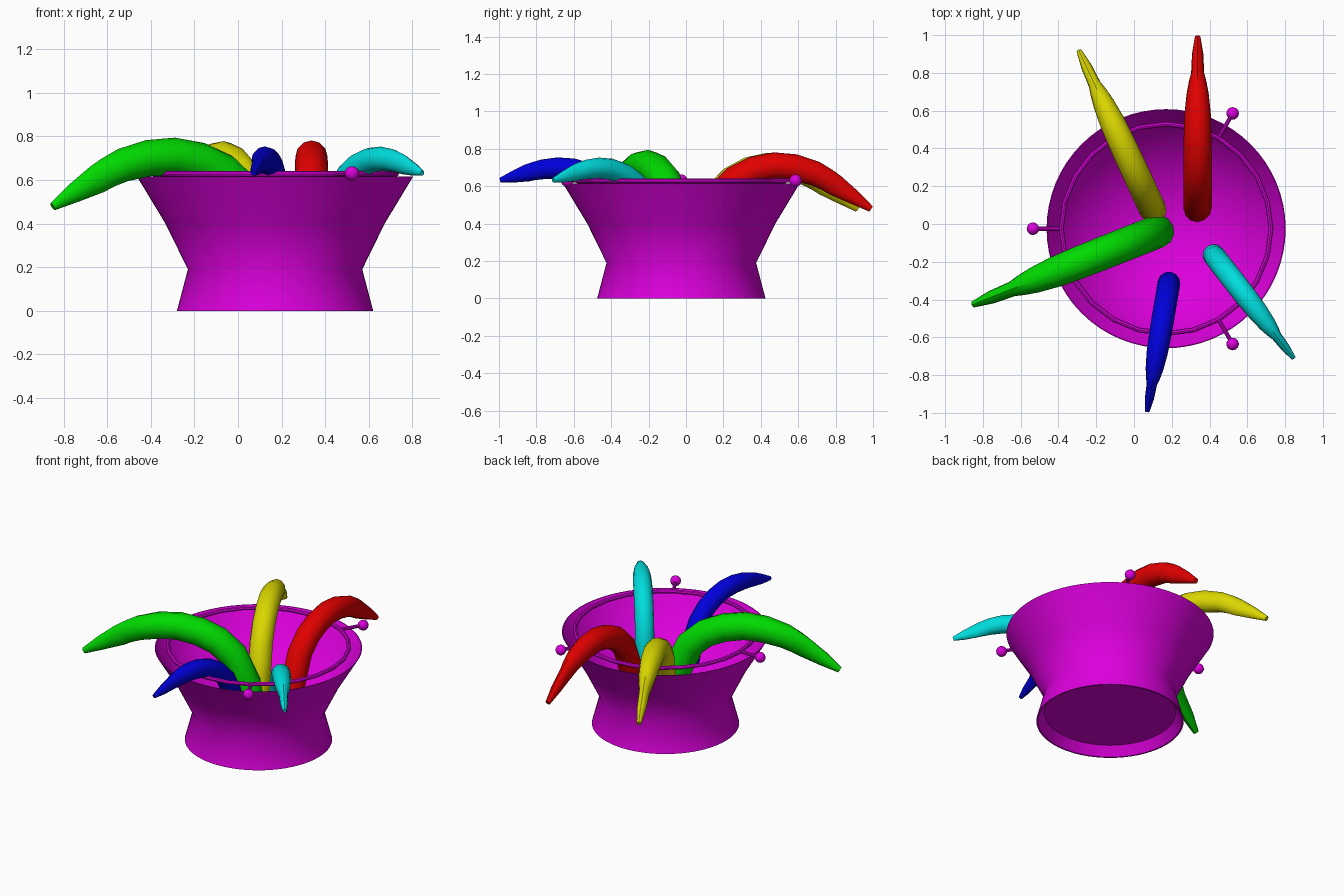
import bpy, bmesh, math
from mathutils import Vector

if "Cube" in bpy.data.objects:
    bpy.data.objects.remove(bpy.data.objects["Cube"])

CX, CY = 0.17, -0.025  # bowl axis


def material(name, rgb):
    m = bpy.data.materials.new(name)
    m.diffuse_color = (*rgb, 1)
    m.use_nodes = True
    m.node_tree.nodes["Principled BSDF"].inputs["Base Color"].default_value = m.diffuse_color
    return m


def smooth(ob, mat, angle=30):
    ob.data.materials.append(mat)
    bpy.ops.object.select_all(action='DESELECT')
    ob.select_set(True)
    bpy.context.view_layer.objects.active = ob
    bpy.ops.object.shade_smooth_by_angle(angle=math.radians(angle))


def finish(bm, name, mat, angle):
    bmesh.ops.remove_doubles(bm, verts=bm.verts, dist=1e-5)
    bmesh.ops.recalc_face_normals(bm, faces=bm.faces)
    me = bpy.data.meshes.new(name)
    bm.to_mesh(me)
    bm.free()
    ob = bpy.data.objects.new(name, me)
    bpy.context.collection.objects.link(ob)
    smooth(ob, mat, angle)


def skin(bm, rings):
    """Bridge consecutive closed rings of points and cap both ends."""
    loops = [[bm.verts.new(p) for p in r] for r in rings]
    n = len(loops[0])
    for a, b in zip(loops, loops[1:]):
        for i in range(n):
            j = (i + 1) % n
            bm.faces.new((a[i], a[j], b[j], b[i]))
    bm.faces.new(loops[0])
    bm.faces.new(loops[-1])


magenta = material("magenta", (0.72, 0.0, 0.72))

# Bowl: outer wall with waist, rounded inside, recessed foot
profile = [(0, 0.06), (0.40, 0.06), (0.44, 0), (0.45, 0), (0.40, 0.19),
           (0.503, 0.40), (0.633, 0.615), (0.628, 0.615), (0.57, 0.52),
           (0.50, 0.425), (0.40, 0.335), (0.28, 0.262), (0.14, 0.215), (0, 0.20)]
bm = bmesh.new()
vs = [bm.verts.new((CX + r, CY, z)) for r, z in profile]
es = [bm.edges.new(p) for p in zip(vs, vs[1:])]
bmesh.ops.spin(bm, geom=vs + es, cent=(CX, CY, 0), axis=(0, 0, 1),
               angle=math.tau, steps=64, use_duplicate=False)
finish(bm, "bowl", magenta, 50)

# Ring lying just above the rim
bpy.ops.mesh.primitive_torus_add(major_radius=0.555, minor_radius=0.013,
                                 major_segments=24, minor_segments=8,
                                 location=(CX, CY, 0.628))
bpy.context.object.name = "rim_ring"
smooth(bpy.context.object, magenta)

# Three pins with ball ends
for k in range(3):
    a = math.radians(60 + 120 * k)
    d = Vector((math.cos(a), math.sin(a), 0))
    c = Vector((CX, CY, 0.63))
    bpy.ops.mesh.primitive_cylinder_add(vertices=10, radius=0.011, depth=0.15,
                                        location=c + d * 0.63,
                                        rotation=(0, math.pi / 2, a))
    bpy.context.object.name = f"ring_pin_{k + 1}"
    smooth(bpy.context.object, magenta)
    bpy.ops.mesh.primitive_uv_sphere_add(segments=20, ring_count=12, radius=0.033,
                                         location=c + d * 0.705)
    bpy.context.object.name = f"pin_ball_{k + 1}"
    smooth(bpy.context.object, magenta)

# Chilli paths: (share of reach, height); steep arc and raised arc
STEEP = [(0, 0.20), (0.025, 0.37), (0.105, 0.55), (0.20, 0.636), (0.31, 0.685),
         (0.43, 0.708), (0.55, 0.70), (0.67, 0.668), (0.74, 0.634), (0.79, 0.604),
         (0.90, 0.54), (1, 0.478)]
RAISED = [(0, 0.32), (0.02, 0.44), (0.10, 0.55), (0.20, 0.62), (0.31, 0.664),
          (0.43, 0.69), (0.55, 0.697), (0.67, 0.69), (0.74, 0.68), (0.79, 0.671),
          (0.90, 0.65), (1, 0.632)]
# in-plane and sideways thickness along the path: body, neck, flat stem
THICK = [1, 1, 1, 1, 1, 0.98, 0.95, 0.88, 0.81, 0.77, 0.52, 0.22]
WIDE = [1, 1, 1, 1, 1, 0.98, 0.93, 0.78, 0.62, 0.46, 0.40, 0.2]


def chilli(name, rgb, base, tip, path, radius):
    base, tip = Vector((*base, 0)), Vector((*tip, 0))
    run = tip - base
    side = run.normalized().cross(Vector((0, 0, 1)))
    pts = [base + run * s + Vector((0, 0, z)) for s, z in path]
    last = len(pts) - 1
    rings = []

    def ring(p, t, a, b):
        up = side.cross(t)
        rings.append([p + side * (a * math.cos(math.tau * i / 12))
                      + up * (b * math.sin(math.tau * i / 12)) for i in range(12)])

    # rounded thick end
    t0 = (pts[1] - pts[0]).normalized()
    for q in (80, 55, 28):
        q = math.radians(q)
        ring(pts[0] - t0 * radius * math.sin(q), t0,
             radius * math.cos(q), radius * math.cos(q))
    for i, p in enumerate(pts):
        t = (pts[min(i + 1, last)] - pts[max(i - 1, 0)]).normalized()
        ring(p, t, radius * WIDE[i], radius * THICK[i])
    bm = bmesh.new()
    skin(bm, rings)
    finish(bm, name, material(name + "_colour", rgb), 35)


chilli("red_chilli", (0.75, 0.0, 0.0), (0.337, 0.083), (0.337, 0.99), STEEP, 0.075)
chilli("yellow_chilli", (0.7, 0.68, 0.0), (0.10, 0.075), (-0.29, 0.915), STEEP, 0.072)
chilli("green_chilli", (0.0, 0.7, 0.0), (0.125, -0.04), (-0.85, -0.425), STEEP, 0.088)
chilli("blue_chilli", (0.0, 0.0, 0.7), (0.185, -0.312), (0.07, -0.993), RAISED, 0.06)
chilli("cyan_chilli", (0.0, 0.72, 0.72), (0.422, -0.165), (0.845, -0.71), RAISED, 0.059)
